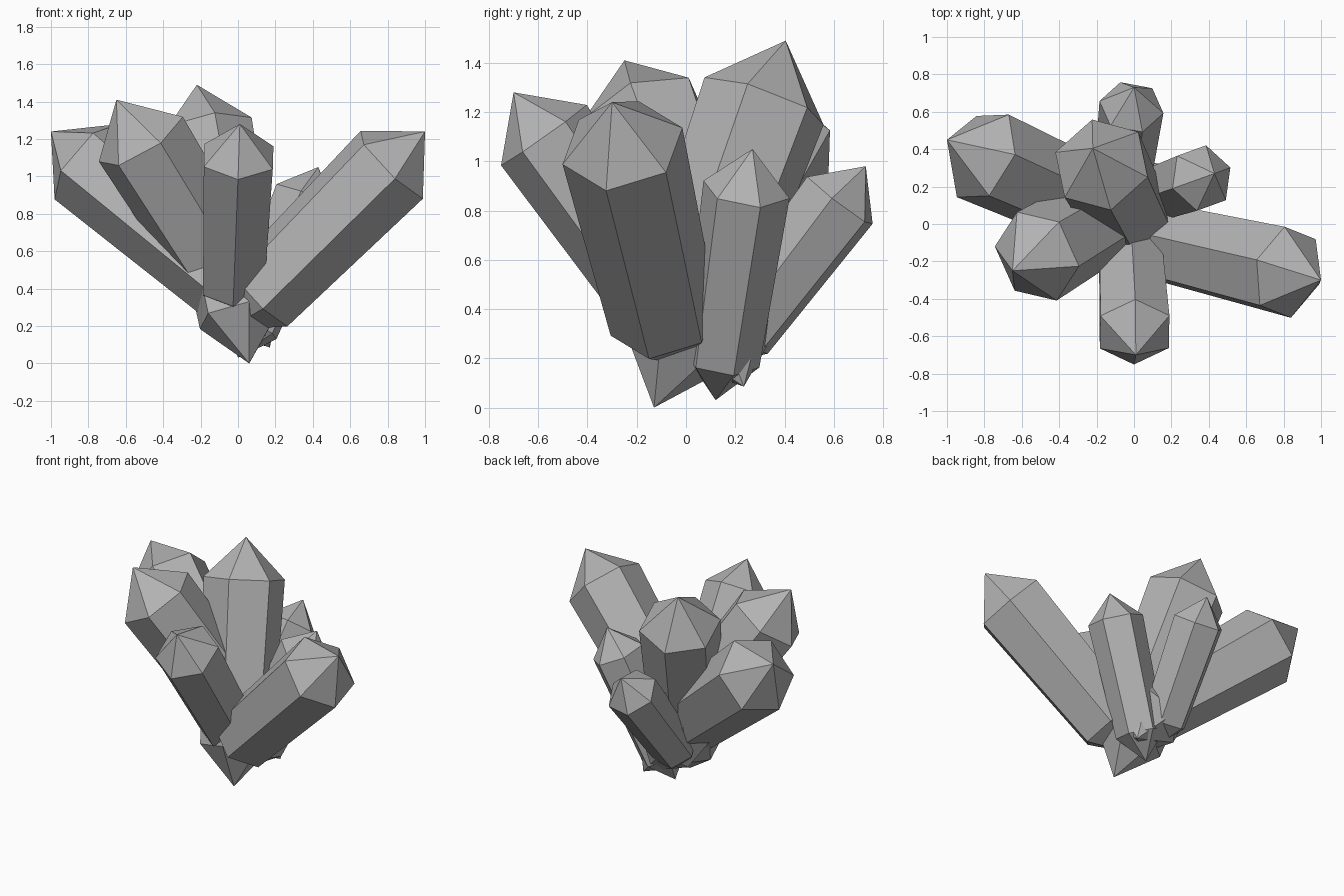
import bpy, bmesh, math
from mathutils import Vector, Quaternion

if "Cube" in bpy.data.objects:
    bpy.data.objects.remove(bpy.data.objects["Cube"])

# Dark grey stone
stone = bpy.data.materials.new("dark_stone")
stone.diffuse_color = (.45, .45, .45, 1)
stone.use_nodes = True
stone.node_tree.nodes["Principled BSDF"].inputs["Base Color"].default_value = stone.diffuse_color


def crystal(name, tip, base, corner, radius):
    """Slightly tapered six-sided prism, pointed at both ends; corner sets its twist."""
    tip, base, corner = Vector(tip), Vector(base), Vector(corner)
    axis = (tip - base).normalized()
    out = corner - tip
    out = (out - axis * out.dot(axis)).normalized() * radius
    spokes = [Quaternion(axis, i * math.pi / 3) @ out for i in range(6)]
    bm = bmesh.new()
    top = [bm.verts.new(tip - axis * radius + s) for s in spokes]
    low = [bm.verts.new(base + axis * radius + s * .88) for s in spokes]
    apex, foot = bm.verts.new(tip), bm.verts.new(base)
    for i in range(6):
        j = (i + 1) % 6
        bm.faces.new((low[i], low[j], top[j], top[i]))
        bm.faces.new((top[i], top[j], apex))
        bm.faces.new((low[j], low[i], foot))
    bmesh.ops.recalc_face_normals(bm, faces=bm.faces)
    mesh = bpy.data.meshes.new(name)
    bm.to_mesh(mesh)
    bm.free()
    mesh.materials.append(stone)
    bpy.context.collection.objects.link(bpy.data.objects.new(name, mesh))


# Cluster: name, upper tip, lower tip, a corner of the upper ring, radius
for part in (
    ("right_crystal", (1.0, -.30, 1.24), (-.06, -.05, .18), (.65, -.19, 1.24), .255),
    ("front_crystal", (.01, -.70, 1.28), (-.03, .035, .24), (0, -.75, .99), .213),
    ("front_left_crystal", (-.65, -.25, 1.41), (.17, .235, .085), (-.75, -.12, 1.08), .26),
    ("tall_centre_crystal", (-.22, .405, 1.49), (.06, -.13, 0), (.03, .50, 1.22), .265),
    ("back_left_crystal", (-1.0, .45, 1.24), (.14, -.06, .28), (-.63, .37, 1.28), .265),
    ("back_crystal", (0, .73, .98), (-.08, .11, .165), (.16, .60, .86), .174),
    ("back_right_crystal", (.43, .27, 1.05), (0, .12, .03), (.51, .30, .81), .18),
):
    crystal(*part)
